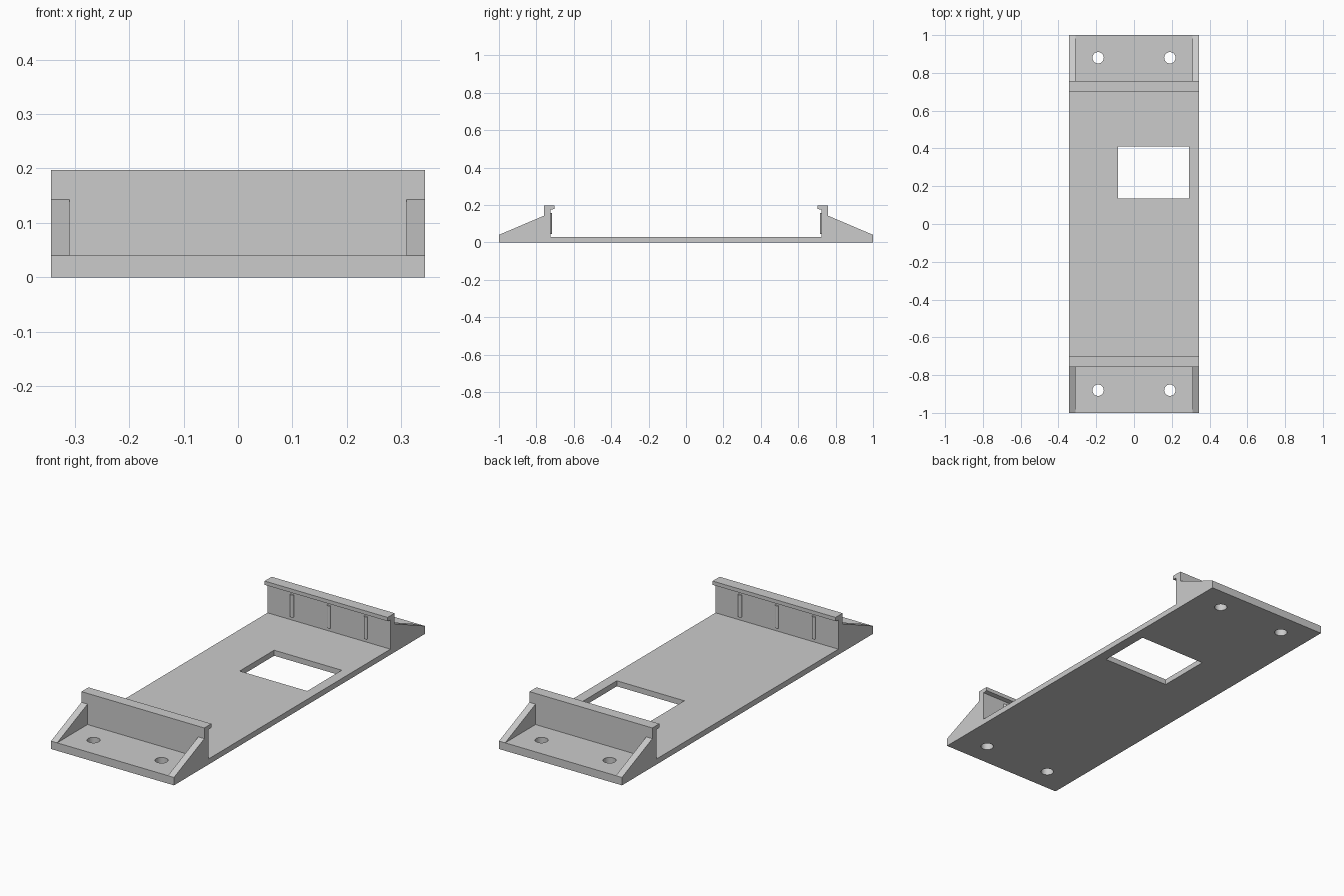
import bpy
import bmesh
from mathutils import Matrix, Vector

cube = bpy.data.objects.get("Cube")
if cube:
    bpy.data.objects.remove(cube, do_unlink=True)

HALF_W = 0.343      # half width of the bracket
WALL_IN, WALL_OUT = 0.725, 0.758
FLOOR, FLANGE = 0.028, 0.04
TOP = 0.197

grey = bpy.data.materials.new("Plain grey")
grey.use_nodes = True
colour = (0.6, 0.6, 0.6, 1)
grey.diffuse_color = colour
grey.node_tree.nodes["Principled BSDF"].inputs["Base Color"].default_value = colour


def make_object(name, bm):
    bmesh.ops.recalc_face_normals(bm, faces=bm.faces)
    mesh = bpy.data.meshes.new(name)
    bm.to_mesh(mesh)
    bm.free()
    mesh.materials.append(grey)
    obj = bpy.data.objects.new(name, mesh)
    bpy.context.scene.collection.objects.link(obj)
    return obj


def add_box(bm, low, high):
    low, high = Vector(low), Vector(high)
    mat = Matrix.Translation((low + high) / 2) @ Matrix.Diagonal((*(high - low), 1))
    bmesh.ops.create_cube(bm, size=1, matrix=mat)


def add_cylinder(bm, x, y, z0, z1, radius, sides):
    bmesh.ops.create_cone(bm, cap_ends=True, segments=sides, radius1=radius,
                          radius2=radius, depth=z1 - z0,
                          matrix=Matrix.Translation((x, y, (z0 + z1) / 2)))


# Tray body: side profile with end walls, lips and sloped ends, extruded in x
half = [(1, 0), (1, FLANGE), (WALL_OUT, 0.143), (WALL_OUT, TOP), (0.702, TOP),
        (0.702, 0.178), (WALL_IN, 0.175), (WALL_IN, FLOOR)]
profile = half + [(-y, z) for y, z in reversed(half)]
bm = bmesh.new()
face = bm.faces.new([bm.verts.new((-HALF_W, y, z)) for y, z in profile])
side = bmesh.ops.extrude_face_region(bm, geom=[face])
bmesh.ops.translate(bm, vec=(2 * HALF_W, 0, 0),
                    verts=[g for g in side["geom"] if isinstance(g, bmesh.types.BMVert)])
tray = make_object("mounting_tray", bm)

# Cutters: pockets between the gussets, floor window, screw holes
pockets, openings = bmesh.new(), bmesh.new()
add_box(openings, (-0.086, 0.136, -0.1), (0.291, 0.411, 0.1))
for s in (-1, 1):
    ys = sorted((s * WALL_OUT, s * 1.1))
    add_box(pockets, (-0.309, ys[0], FLANGE), (0.309, ys[1], 0.3))
    for x in (-0.19, 0.19):
        add_cylinder(openings, x, s * 0.88, -0.1, 0.1, 0.03, 32)
cutters = [make_object("pocket_cutter", pockets), make_object("opening_cutter", openings)]
for cutter in cutters:
    cutter.hide_render = True
    mod = tray.modifiers.new(cutter.name, "BOOLEAN")
    mod.operation = "DIFFERENCE"
    mod.solver = "EXACT"
    mod.object = cutter

# Bake the cuts and drop the cutters
bpy.context.view_layer.update()
graph = bpy.context.evaluated_depsgraph_get()
cut_mesh = bpy.data.meshes.new_from_object(tray.evaluated_get(graph))
tray.modifiers.clear()
tray.data = cut_mesh
for cutter in cutters:
    bpy.data.objects.remove(cutter, do_unlink=True)

# Small round grip ribs on the inner faces of both walls
for s, name in ((-1, "front_ribs"), (1, "back_ribs")):
    bm = bmesh.new()
    for x in (-0.206, 0, 0.206):
        add_cylinder(bm, x, s * (WALL_IN + 0.002), 0.045, 0.158, 0.01, 24)
    make_object(name, bm)

# Smooth the round surfaces, keep the edges sharp
bpy.ops.object.select_all(action="DESELECT")
for obj in bpy.context.scene.objects:
    if obj.name in ("mounting_tray", "front_ribs", "back_ribs"):
        obj.select_set(True)
        bpy.context.view_layer.objects.active = obj
bpy.ops.object.shade_smooth_by_angle(angle=0.5)
